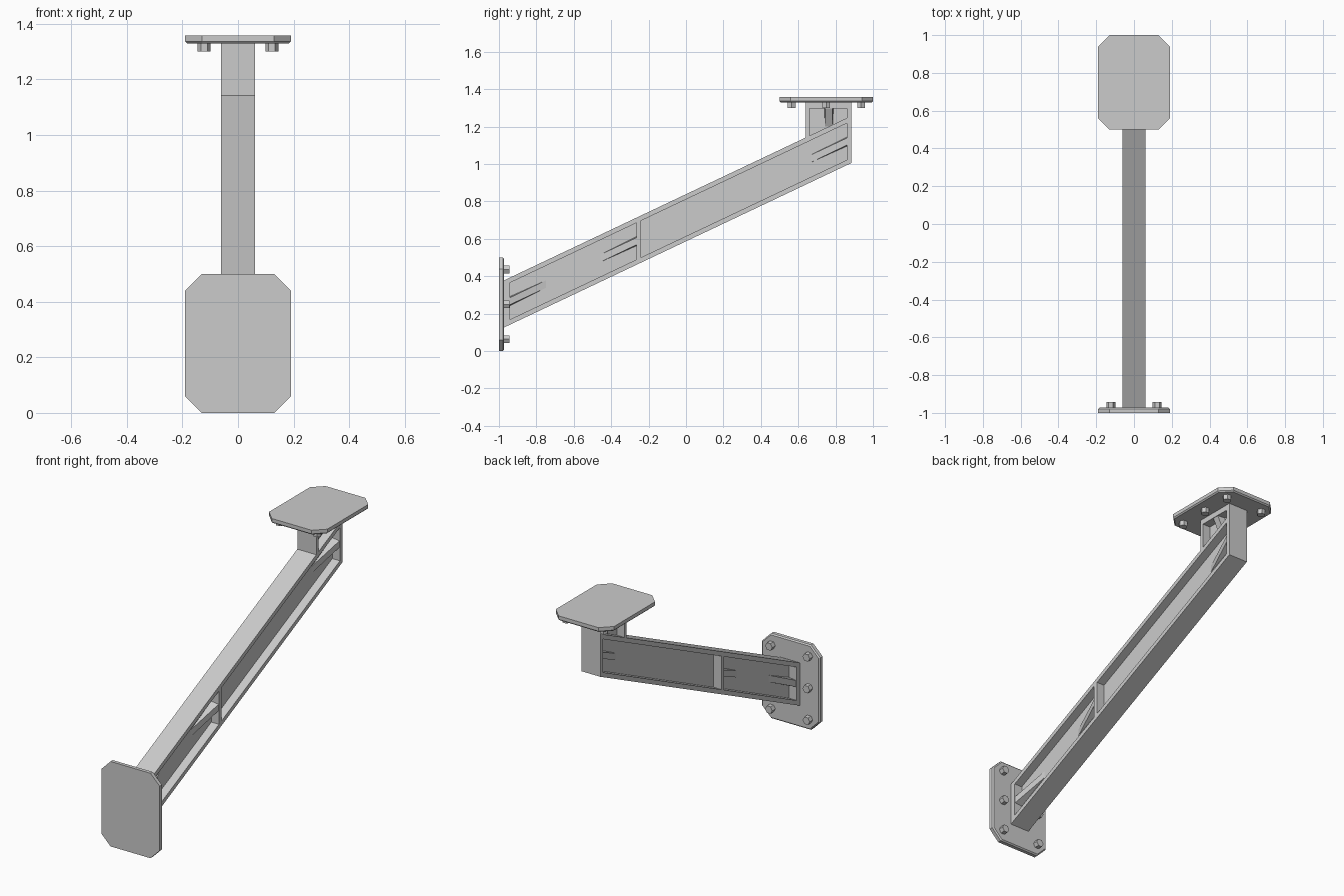
import bpy
import bmesh
import math
from mathutils import Vector

cube = bpy.data.objects.get("Cube")
if cube:
    bpy.data.objects.remove(cube)

grey = bpy.data.materials.new("steel_grey")
grey.use_nodes = True
grey.diffuse_color = (0.6, 0.6, 0.6, 1)
grey.node_tree.nodes["Principled BSDF"].inputs["Base Color"].default_value = (0.6, 0.6, 0.6, 1)

SLOPE, DEPTH, RIM = 0.4735, 0.252, 0.028
HALF, WEB = 0.062, 0.012
WALL_Z, TOP_Y, TOP_Z = 0.2525, 0.75, 1.36


def low(y):
    return 0.13 + SLOPE * (y + 0.97)


def high(y):
    return low(y) + DEPTH


def finish(name, bm):
    bmesh.ops.recalc_face_normals(bm, faces=bm.faces)
    mesh = bpy.data.meshes.new(name)
    bm.to_mesh(mesh)
    bm.free()
    mesh.materials.append(grey)
    ob = bpy.data.objects.new(name, mesh)
    bpy.context.collection.objects.link(ob)
    return ob


def loft(bm, rings):
    """Closed solid through rings of equal point count."""
    loops = [[bm.verts.new(p) for p in ring] for ring in rings]
    bm.faces.new(loops[0])
    bm.faces.new(loops[-1])
    for a, b in zip(loops, loops[1:]):
        for i in range(len(a)):
            j = (i + 1) % len(a)
            bm.faces.new((a[i], a[j], b[j], b[i]))


def side_prism(bm, outline, x0, x1):
    loft(bm, [[(x, y, z) for y, z in outline] for x in (x0, x1)])


# Sloping beam with upright post, one solid profile
bm = bmesh.new()
side_prism(bm, [(-0.972, low(-0.972)), (0.885, low(0.885)), (0.885, 1.334),
                (0.64, 1.334), (0.64, high(0.64)), (-0.972, high(-0.972))], -HALF, HALF)
beam = finish("beam", bm)

# Recessed panels on both sides leave a web, rims and a divider
panels = [[(a, low(a) + RIM), (b, low(b) + RIM), (b, high(b) - RIM), (a, high(a) - RIM)]
          for a, b in ((-0.94, -0.265), (-0.24, 0.86))]
panels.append([(0.66, high(0.66)), (0.86, high(0.86)), (0.86, 1.3), (0.66, 1.3)])
bm = bmesh.new()
for side in (-1, 1):
    for outline in panels:
        side_prism(bm, outline, side * WEB, side * 0.1)
cutter = finish("panel_cutter", bm)
cutter.hide_render = True
cut = beam.modifiers.new("panels", 'BOOLEAN')
cut.operation = 'DIFFERENCE'
cut.solver = 'EXACT'
cut.object = cutter
bpy.context.view_layer.objects.active = beam
bpy.ops.object.modifier_apply(modifier=cut.name)
bpy.data.objects.remove(cutter)


# Drafted wedge gussets, tapering from the rim down to the web
def gusset(name, root, run, across):
    root, run, across = Vector(root), Vector(run), Vector(across)
    for side, label in ((-1, "right"), (1, "left")):
        inner = Vector((side * (WEB - 0.002), 0, 0))
        outer = Vector((side * (HALF - 0.003), 0, 0))
        bm = bmesh.new()
        for s in (-1, 1):
            bm.verts.new(root + inner + across * s * 0.025)
            bm.verts.new(root + outer + across * s * 0.019)
            bm.verts.new(root + run + inner + across * s * 0.02)
        bmesh.ops.convex_hull(bm, input=bm.verts)
        finish(f"{name}_{label}", bm)


for name, y, run in (("front_gusset", -0.94, 0.2), ("middle_gusset", -0.265, -0.2),
                     ("back_gusset", 0.86, -0.2)):
    gusset(name, (0, y, low(y) + DEPTH / 2), (0, run, run * SLOPE), (0, 0, 1))
gusset("post_gusset", (0, 0.764, 1.3), (0, 0, -0.1), (0, 1, 0))


# Mounting plates: local u across, v along, d inward from the outer face
def on_wall(u, v, d):
    return (u, -1 + d, WALL_Z + v)


def on_top(u, v, d):
    return (u, TOP_Y + v, TOP_Z - d)


def octagon(w, h, c):
    return [(w - c, -h), (w, c - h), (w, h - c), (w - c, h),
            (c - w, h), (-w, h - c), (-w, c - h), (c - w, -h)]


for label, place in (("wall", on_wall), ("top", on_top)):
    bm = bmesh.new()
    loft(bm, [[place(u, v, d) for u, v in octagon(0.19 - e, 0.25 - e, 0.06 - e * 0.6)]
              for d, e in ((0, 0), (0.021, 0), (0.028, 0.007))])
    finish(f"{label}_plate", bm)

    # Six hexagonal bolts on the inner face
    bm = bmesh.new()
    for u in (-0.122, 0.122):
        for v in (-0.186, 0, 0.186):
            hexagon = [(u + 0.0235 * math.cos(k * math.pi / 3),
                        v + 0.0235 * math.sin(k * math.pi / 3)) for k in range(6)]
            loft(bm, [[place(a, b, d) for a, b in hexagon] for d in (0.025, 0.057)])
    finish(f"{label}_bolts", bm)

# Seat the model exactly on the ground
lift = WALL_Z - 0.25
for ob in bpy.context.collection.objects:
    if ob.type == 'MESH' and grey.name in ob.data.materials:
        ob.location.z -= lift
